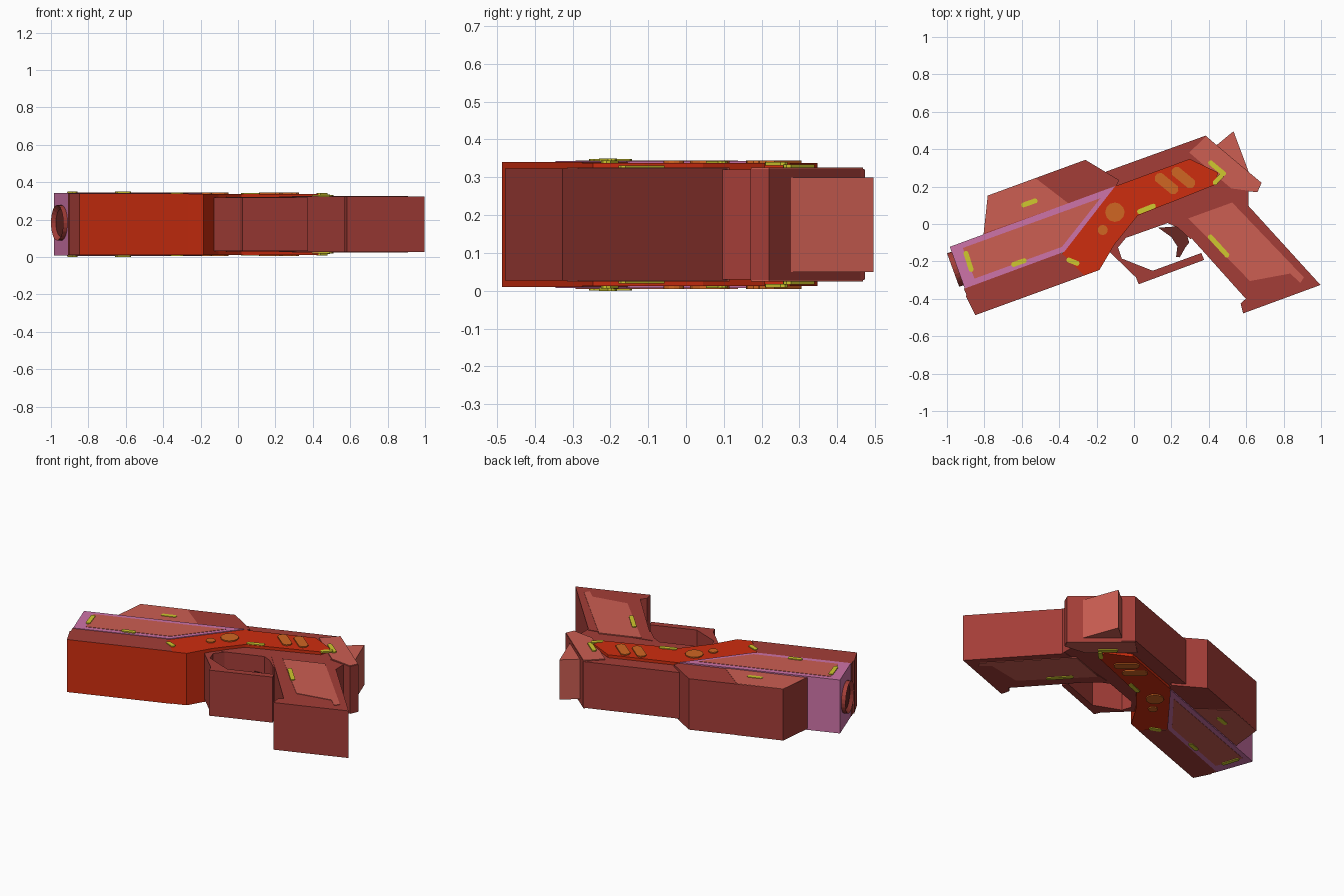
import bpy, bmesh, math
from mathutils import Vector, Matrix

if "Cube" in bpy.data.objects:
    bpy.data.objects.remove(bpy.data.objects["Cube"])

ZC = 0.175  # mid-plane height; everything is symmetric about it


def material(name, r, g, b):
    m = bpy.data.materials.new(name)
    lin = [((c / 255 + 0.055) / 1.055) ** 2.4 for c in (r, g, b)]
    m.diffuse_color = (*lin, 1)
    m.use_nodes = True
    m.node_tree.nodes["Principled BSDF"].inputs["Base Color"].default_value = m.diffuse_color
    return m


BROWN = material("brick_brown", 163, 61, 55)
SALMON = material("salmon", 204, 94, 82)
RED = material("bright_red", 206, 45, 15)
PINK = material("mauve_pink", 206, 115, 168)
ORANGE = material("orange", 208, 102, 34)
YELLOW = material("yellow", 208, 200, 46)
DARK = material("dark_maroon", 104, 40, 36)


def prism(name, pts, z0, z1, mats, mirror=False):
    """Extrude an outline in the xy plane between two heights about the mid-plane."""
    bm = bmesh.new()
    face = bm.faces.new([bm.verts.new((x, y, z0)) for x, y in pts])
    out = bmesh.ops.extrude_face_region(bm, geom=[face])
    top = [v for v in out["geom"] if isinstance(v, bmesh.types.BMVert)]
    bmesh.ops.translate(bm, verts=top, vec=(0, 0, z1 - z0))
    bmesh.ops.recalc_face_normals(bm, faces=bm.faces)
    me = bpy.data.meshes.new(name)
    bm.to_mesh(me)
    bm.free()
    ob = bpy.data.objects.new(name, me)
    ob.location.z = ZC
    bpy.context.collection.objects.link(ob)
    for m in mats:
        me.materials.append(m)
    if mirror:
        mod = ob.modifiers.new("both_sides", "MIRROR")
        mod.use_axis = (False, False, True)
    return ob


def solid(name, pts, h, *mats):
    return prism(name, pts, -h, h, mats)


def plate(name, pts, h, mat, thick=0.008):
    return prism(name, pts, h - thick, h, [mat], True)


def bar(name, a, b, w, h, mat):
    """Narrow strip with clipped corners from a to b."""
    a, b = Vector(a), Vector(b)
    d = (b - a).normalized()
    n = Vector((-d.y, d.x)) * w / 2
    c = d * w * 0.3
    plate(name, [a + n + c, a + n * .4, a - n * .4, a - n + c,
                 b - n - c, b - n * .4, b + n * .4, b + n - c], h, mat, 0.0095)


# Front lower block: its underside is red
block = solid("front_lower_block", [(-.91, -.345), (-.895, -.38), (-.90, -.385), (-.848, -.487),
              (-.265, -.275), (-.388, -.155), (-.6, -.2)], .165, BROWN, RED)
for p in block.data.polygons:
    if p.normal.y < -.92:
        p.material_index = 1

# Barrel shroud with its salmon side panel
solid("barrel_shroud", [(-.985, -.122), (-.1, .203), (-.372, -.148), (-.905, -.345)], .168, PINK)
plate("barrel_side_panel", [(-.915, -.128), (-.18, .138), (-.385, -.122), (-.853, -.292)], .170, SALMON)

# Upper housing and its panel
solid("upper_housing", [(-.805, -.06), (-.782, .152), (-.26, .343), (-.08, .235), (-.1, .19),
      (-.4, .05)], .160, BROWN)
plate("upper_housing_panel", [(-.803, -.05), (-.782, .152), (-.525, .244), (-.35, .11)], .162, SALMON)

# Red frame running diagonally to the rear
solid("red_frame", [(-.388, -.16), (-.265, -.275), (-.185, -.246), (-.105, -.11), (.005, .04),
      (.425, .215), (.45, .27), (.3, .35), (-.06, .217), (-.1, .203)][:4]
      + [(.02, .045), (.43, .208), (.45, .275), (.298, .348), (-.06, .217), (-.1, .203)], .163, RED)

# Rear body, back block and hammer
solid("rear_body", [(-.15, .28), (.385, .473), (.6, .23), (.612, .17), (.612, .07), (.56, -.02),
      (.3, -.08), (.235, -.01), (.18, .005), (-.06, -.085), (-.1, .1)][:7]
      + [(.235, -.02), (.18, .005), (-.06, -.08), (-.1, .1)], .145, BROWN)
back = [(.385, .47), (.682, .22), (.66, .17), (.515, .185), (.44, .29), (.295, .382)]
solid("back_block", back, .147, BROWN)
plate("back_block_panel", [(.385, .468), (.68, .22), (.658, .172), (.52, .19), (.295, .382)], .151, SALMON)
solid("hammer", [(.44, .42), (.532, .496), (.617, .268), (.5, .25)], .125, SALMON)

# Grip and grip panel
solid("grip", [(.22, .02), (.6, .11), (.997, -.326), (.583, -.478), (.57, -.425), (.598, -.4),
      (.365, -.14)], .148, BROWN)
plate("grip_panel", [(.29, .03), (.525, .115), (.908, -.285), (.89, -.315), (.835, -.265),
      (.62, -.305)], .151, SALMON)

# Trigger guard and curved trigger
solid("trigger_guard", [(-.06, -.05), (-.14, -.14), (.01, -.285), (.025, -.322), (.375, -.192),
      (.36, -.155), (.1, -.25), (-.065, -.185), (-.085, -.125), (-.04, -.07)], .143, BROWN)
solid("trigger", [(.13, -.02), (.2, -.07), (.232, -.12), (.225, -.175), (.245, -.178),
      (.275, -.125), (.295, -.1), (.27, -.01)], .05, DARK)


# Muzzle ring with a recessed bore
bm = bmesh.new()
bmesh.ops.create_cone(bm, cap_ends=True, segments=24, radius1=.095, radius2=.095, depth=.06)
front = max(bm.faces, key=lambda f: f.calc_center_median().z)
bmesh.ops.inset_region(bm, faces=[front], thickness=.022)
bmesh.ops.translate(bm, verts=front.verts[:], vec=(0, 0, -.02))
front.material_index = 1
me = bpy.data.meshes.new("muzzle_ring")
axis = Vector((-.94, -.342, 0))
rot = axis.to_track_quat("Z", "Y").to_matrix().to_4x4()
bm.transform(Matrix.Translation((-.939, -.236, ZC + .008)) @ rot)
bm.to_mesh(me)
bm.free()
me.materials.append(BROWN)
me.materials.append(DARK)
bpy.context.collection.objects.link(bpy.data.objects.new("muzzle_ring", me))

# Orange discs and bars on the red frame
for i, (x, y, r) in enumerate([(-.102, .063, .052), (-.167, -.032, .027)]):
    ring = [(x + r * math.cos(k * math.tau / 12), y + r * math.sin(k * math.tau / 12)) for k in range(12)]
    plate(f"orange_disc_{i}", ring, .170, ORANGE)
for i, dx in enumerate((0, .09)):
    bar(f"orange_bar_{i}", (.118 + dx, .262 + dx * .36), (.23 + dx, .17 + dx * .36), .055, .170, ORANGE)

# Yellow marker lights: start, end, height
lights = [((-.602, .098), (-.517, .128), .165), ((-.902, -.145), (-.867, -.255), .174),
          ((-.655, -.22), (-.575, -.192), .175), ((-.36, -.188), (-.293, -.215), .169),
          ((.018, .062), (.115, .1), .168), ((.4, .335), (.488, .262), .159),
          ((.475, .265), (.425, .213), .166), ((.4, -.06), (.505, -.175), .156)]
for i, (a, b, h) in enumerate(lights):
    bar(f"yellow_light_{i}", a, b, .026, h, YELLOW)
